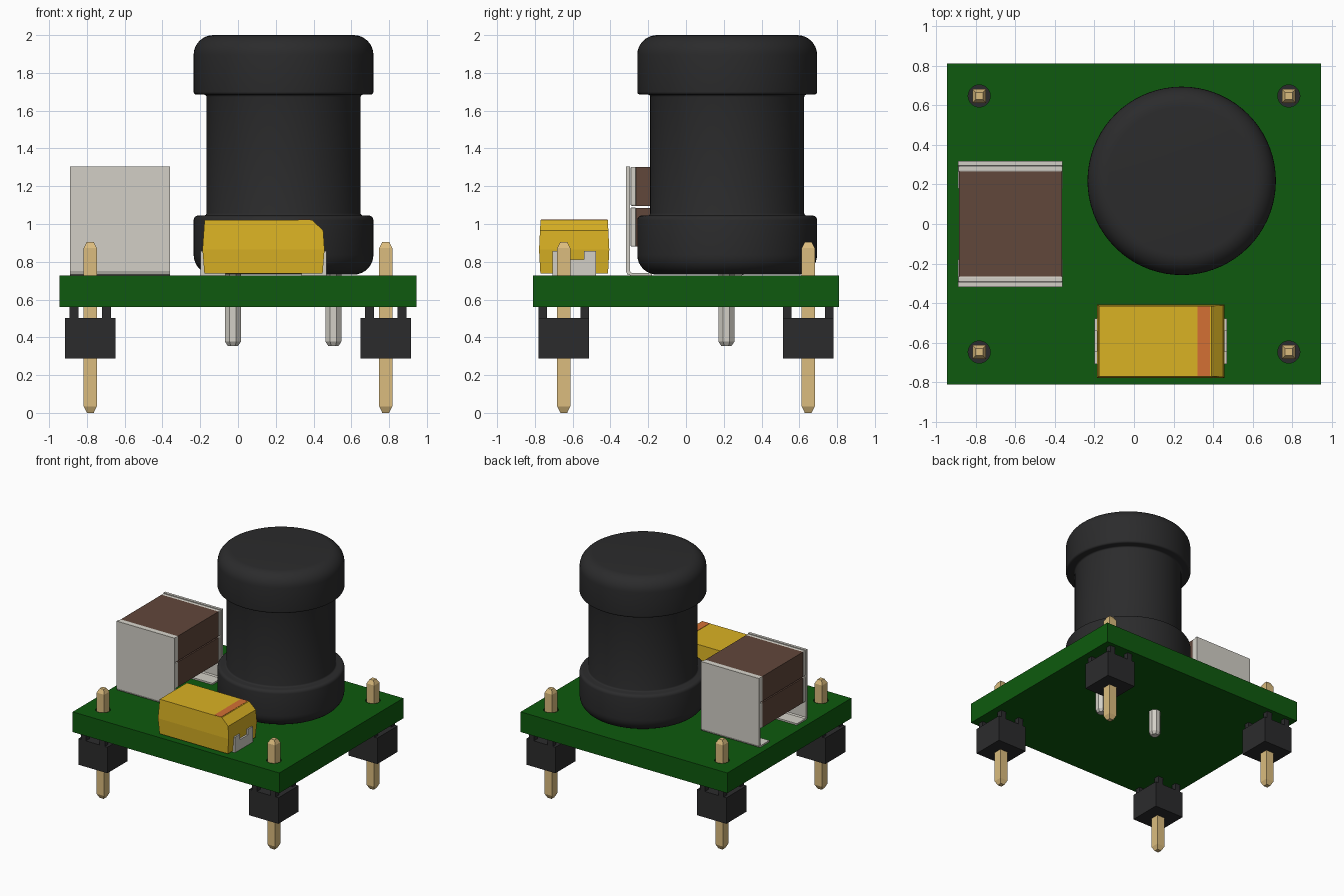
import bpy, bmesh, math
from mathutils import Vector

cube = bpy.data.objects.get("Cube")
if cube:
    bpy.data.objects.remove(cube, do_unlink=True)


def linear(c):
    c /= 255
    return c / 12.92 if c <= 0.04045 else ((c + 0.055) / 1.055) ** 2.4


def material(name, r, g, b):
    m = bpy.data.materials.new(name)
    m.use_nodes = True
    col = (linear(r), linear(g), linear(b), 1)
    m.diffuse_color = col
    bsdf = m.node_tree.nodes["Principled BSDF"]
    bsdf.inputs["Base Color"].default_value = col
    bsdf.inputs["Roughness"].default_value = 0.6
    return m


GREEN = material("board green", 14, 90, 14)
BLACK = material("black plastic", 43, 43, 44)
GOLD = material("pin gold", 219, 188, 126)
SILVER = material("tinned metal", 210, 207, 198)
BROWN = material("ceramic brown", 97, 71, 59)
YELLOW = material("case yellow", 218, 178, 36)
ORANGE = material("stripe orange", 212, 112, 52)


def finish(name, bm, mat):
    bmesh.ops.recalc_face_normals(bm, faces=bm.faces)
    me = bpy.data.meshes.new(name)
    bm.to_mesh(me)
    bm.free()
    me.materials.append(mat)
    ob = bpy.data.objects.new(name, me)
    bpy.context.collection.objects.link(ob)
    return ob


def add_box(bm, x0, x1, y0, y1, z0, z1):
    vs = bmesh.ops.create_cube(bm, size=1)["verts"]
    for v in vs:
        v.co = Vector((x0 + (v.co.x + .5) * (x1 - x0),
                       y0 + (v.co.y + .5) * (y1 - y0),
                       z0 + (v.co.z + .5) * (z1 - z0)))


def boxes(name, mat, *specs, bevel=0):
    bm = bmesh.new()
    for s in specs:
        add_box(bm, *s)
    if bevel:
        bmesh.ops.bevel(bm, geom=bm.edges[:], offset=bevel, segments=2,
                        profile=0.5, affect='EDGES')
    return finish(name, bm, mat)


def loft(bm, rings):
    """Skin a stack of equal vertex rings and cap both ends."""
    rows = [[bm.verts.new(p) for p in ring] for ring in rings]
    n = len(rows[0])
    for a, b in zip(rows, rows[1:]):
        for i in range(n):
            bm.faces.new((a[i], a[(i + 1) % n], b[(i + 1) % n], b[i]))
    bm.faces.new(rows[0][::-1])
    bm.faces.new(rows[-1])


def rect(cx, cy, hx, hy, z):
    return [(cx + sx * hx, cy + sy * hy, z)
            for sx, sy in ((-1, -1), (1, -1), (1, 1), (-1, 1))]


def circle(cx, cy, r, z, n, turn=0):
    return [(cx + r * math.cos(turn + 2 * math.pi * i / n),
             cy + r * math.sin(turn + 2 * math.pi * i / n), z) for i in range(n)]


def extrude_x(name, mat, profile, x0, x1):
    """Extrude a (y, z) outline along x."""
    bm = bmesh.new()
    loft(bm, [[(x, y, z) for y, z in profile] for x in (x0, x1)])
    return finish(name, bm, mat)


PX, PY = 0.782, 0.647
CORNERS = [("right_front", -PX, -PY), ("left_front", PX, -PY),
           ("right_back", -PX, PY), ("left_back", PX, PY)]
Z0, Z1 = 0.56, 0.727

# Circuit board with drilled pin holes
board = boxes("circuit_board", GREEN, (-.945, .945, -.81, .81, Z0, Z1))
bm = bmesh.new()
for _, x, y in CORNERS:
    loft(bm, [circle(x, y, .056, z, 24) for z in (Z0 - .1, Z1 + .1)])
cutter = finish("hole_cutter", bm, GREEN)
cutter.hide_render = True
mod = board.modifiers.new("holes", 'BOOLEAN')
mod.operation = 'DIFFERENCE'
mod.object = cutter
mod.solver = 'EXACT'
bpy.context.view_layer.objects.active = board
bpy.ops.object.modifier_apply(modifier=mod.name)
bpy.data.objects.remove(cutter, do_unlink=True)

# Corner header pins with plastic collars and standoff feet
for label, x, y in CORNERS:
    bm = bmesh.new()
    loft(bm, [rect(x, y, h, h, z) for h, z in
              ((.018, 0), (.035, .035), (.035, .872), (.018, .905))])
    finish("header_pin_" + label, bm, GOLD)
    h = .133
    feet = [(x + sx * .086 - .023, x + sx * .086 + .023,
             y + sy * .111 - .022, y + sy * .111 + .022, .49, Z0)
            for sx in (-1, 1) for sy in (-1, 1)]
    boxes("header_collar_" + label, BLACK,
          (x - h, x + h, y - h, y + h, .287, .502), *feet)

# Drum inductor, turned profile with rounded flanges
CX, CY, R, NECK = .241, .218, .476, .408


def arc(r, z, rad, a0, a1, n):
    return [(r + rad * math.cos(math.radians(a0 + (a1 - a0) * i / n)),
             z + rad * math.sin(math.radians(a0 + (a1 - a0) * i / n)))
            for i in range(n + 1)]


profile = (arc(R - .105, .732 + .105, .105, -90, 0, 8)
           + arc(R - .025, 1.045 - .025, .025, 0, 90, 4)
           + arc(NECK + .012, 1.057, .012, 270, 180, 3)
           + arc(NECK + .012, 1.673, .012, 180, 90, 3)
           + arc(R - .015, 1.685 + .015, .015, -90, 0, 4)
           + arc(R - .105, 2.0 - .105, .105, 0, 90, 8))
bm = bmesh.new()
loft(bm, [circle(CX, CY, r, z, 72) for r, z in profile])
drum = finish("drum_inductor", bm, BLACK)
bpy.ops.object.select_all(action='DESELECT')
drum.select_set(True)
bpy.context.view_layer.objects.active = drum
bpy.ops.object.shade_smooth_by_angle(angle=math.radians(35))

# Inductor leads under the board
for label, x in (("right", -.027), ("left", .505)):
    bm = bmesh.new()
    loft(bm, [circle(x, .214, r, z, 8, math.pi / 8) for r, z in
              ((.030, .355), (.046, .378), (.046, .74))])
    finish("inductor_lead_" + label, bm, SILVER)

# Stacked ceramic capacitor: two bodies, end caps and bent lead frames
X0, X1 = -.889, -.36
LAYERS = ((.88, 1.088), (1.096, 1.303))
boxes("ceramic_bodies", BROWN,
      *[(X0 + .004, X1 - .004, -.28, .28, a, b - .002) for a, b in LAYERS])
for label, s in (("front", -1), ("back", 1)):
    ys = sorted((s * .264, s * .294))
    boxes("capacitor_end_caps_" + label, SILVER,
          *[(X0, X1, *ys, a, b) for a, b in LAYERS], bevel=.007)
    outline = [(.296, 1.305), (.318, 1.305), (.318, .75), (.311, .733),
               (.295, .728), (.18, .728), (.18, .741), (.288, .741), (.296, .75)]
    extrude_x("capacitor_lead_frame_" + label, SILVER,
              [(s * y, z) for y, z in outline], X0, X1)

# Moulded capacitor case: tapered block with one sloped top edge
TX, TY = .135, -.592
bm = bmesh.new()
loft(bm, [rect(TX, TY, hx, hy, z) for hx, hy, z in
          ((.313, .179, .737), (.323, .186, .865), (.312, .178, 1.022))])
cut = bmesh.ops.bisect_plane(bm, geom=bm.verts[:] + bm.edges[:] + bm.faces[:],
                             plane_co=(.392, 0, 1.022), plane_no=(.055, 0, .058),
                             clear_outer=True)
bmesh.ops.holes_fill(bm, edges=[e for e in bm.edges if e.is_boundary], sides=0)
finish("moulded_case", bm, YELLOW)
boxes("polarity_stripe", ORANGE,
      (.32, .384, TY - .176, TY + .176, 1.019, 1.024))

# Case terminals: notched end plates with feet folded underneath
notched = [(-.115, .73), (.115, .73), (.115, .857), (.052, .857),
           (.052, .812), (-.052, .812), (-.052, .857), (-.115, .857)]
for label, s in (("right", -1), ("left", 1)):
    xs = sorted((TX + s * .300, TX + s * .334))
    extrude_x("case_terminal_" + label, SILVER,
              [(TY + y, z) for y, z in notched], *xs)
    fx = sorted((TX + s * .20, TX + s * .334))
    boxes("case_foot_" + label, SILVER,
          (*fx, TY - .115, TY + .115, .728, .74))
